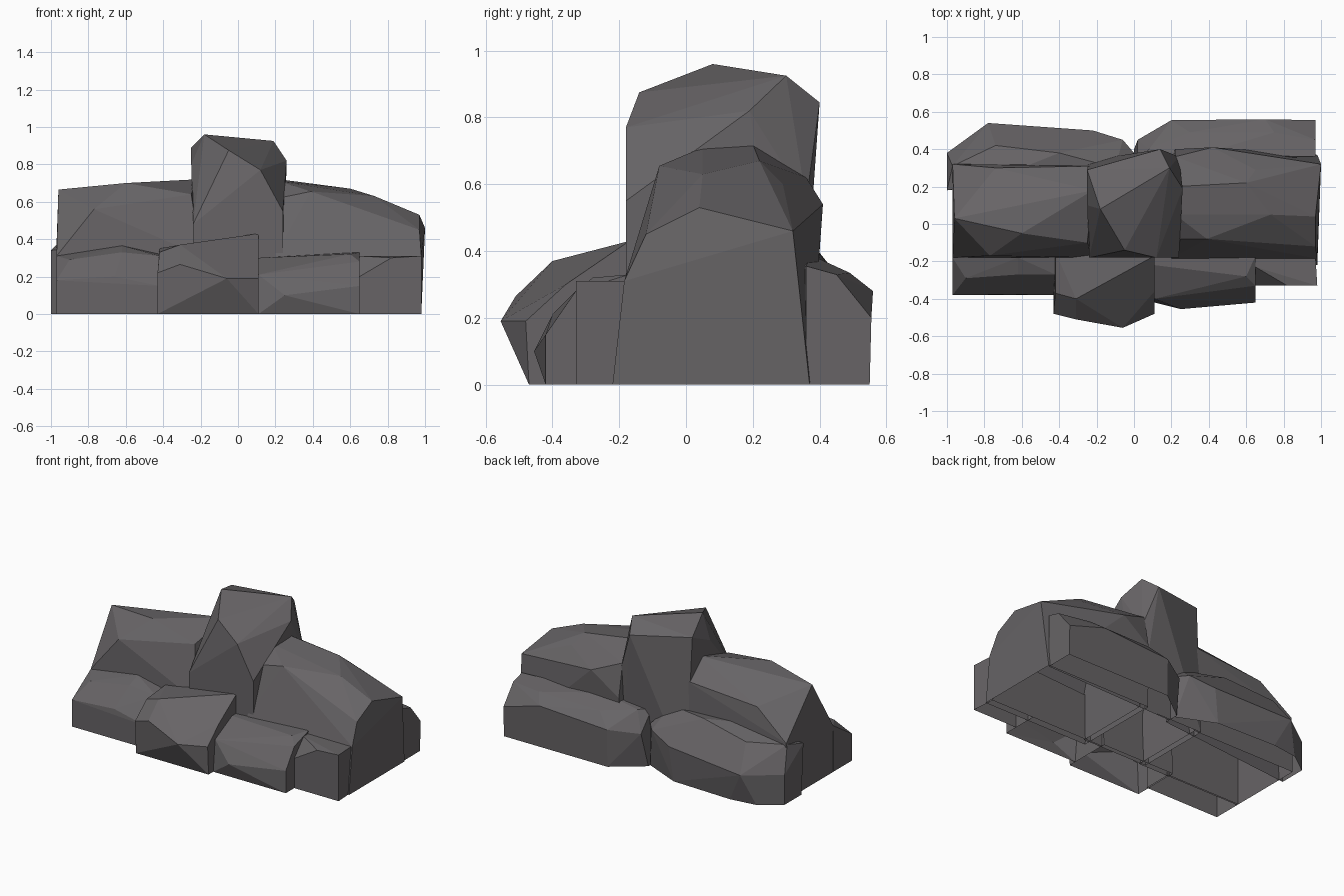
import bpy, bmesh, math

stone = bpy.data.materials.new("dark grey stone")
stone.diffuse_color = (0.135, 0.127, 0.133, 1)


def rock(name, base, corners):
    """Faceted boulder: hull of a ground outline and a few upper corners, open underneath."""
    bm = bmesh.new()
    for x, y in base:
        bm.verts.new((x, y, 0))
    for co in corners:
        bm.verts.new(co)
    hull = bmesh.ops.convex_hull(bm, input=bm.verts[:])
    loose = {g for g in hull["geom_interior"] + hull["geom_unused"]
             if isinstance(g, bmesh.types.BMVert)}
    bmesh.ops.delete(bm, geom=list(loose), context='VERTS')
    bmesh.ops.dissolve_limit(bm, angle_limit=math.radians(4),
                             verts=bm.verts[:], edges=bm.edges[:])
    bmesh.ops.recalc_face_normals(bm, faces=bm.faces[:])
    under = [f for f in bm.faces if all(v.co.z < 0.01 for v in f.verts)]
    bmesh.ops.delete(bm, geom=under, context='FACES')
    mesh = bpy.data.meshes.new(name)
    bm.to_mesh(mesh)
    bm.free()
    mesh.materials.append(stone)
    obj = bpy.data.objects.new(name, mesh)
    bpy.context.collection.objects.link(obj)


def box(x0, x1, y0, y1):
    return [(x0, y0), (x1, y0), (x1, y1), (x0, y1)]


# tall peak in the middle
rock("centre_peak", box(-0.24, 0.24, -0.18, 0.34), [
    (-0.18, 0.08, 0.96), (0.19, 0.30, 0.925), (-0.05, -0.14, 0.875),
    (0.12, -0.18, 0.77), (0.26, 0.19, 0.82), (0.14, 0.40, 0.845),
    (-0.25, 0.29, 0.89), (-0.25, 0.10, 0.80), (0.24, -0.18, 0.55),
    (-0.24, -0.18, 0.48), (0.24, 0.36, 0.55), (-0.25, 0.32, 0.55)])

# large shoulders either side
rock("left_shoulder", box(-0.97, -0.2, -0.19, 0.33), [
    (-0.97, -0.18, 0.31), (-0.2, -0.18, 0.31), (-0.77, -0.17, 0.56),
    (-0.96, 0.03, 0.665), (-0.60, -0.05, 0.70), (-0.25, -0.10, 0.64),
    (-0.22, 0.18, 0.72), (-0.74, 0.30, 0.56), (-0.97, 0.32, 0.38),
    (-0.22, 0.31, 0.60)])
rock("right_shoulder", box(0.2, 0.98, -0.22, 0.37), [
    (0.2, -0.185, 0.31), (0.98, -0.185, 0.31), (0.55, -0.12, 0.47),
    (0.97, -0.12, 0.45), (0.97, 0.04, 0.53), (0.97, 0.18, 0.48),
    (1.0, 0.32, 0.46), (0.39, -0.08, 0.655), (0.22, -0.08, 0.62),
    (0.73, 0.05, 0.63), (0.22, 0.05, 0.71), (0.22, 0.20, 0.72),
    (0.60, 0.22, 0.67), (0.65, 0.29, 0.60), (0.22, 0.36, 0.62),
    (0.42, 0.41, 0.54), (0.22, 0.40, 0.40), (0.45, 0.40, 0.40)])

# low stones along the front
rock("front_left_stone", box(-0.97, -0.42, -0.38, -0.18), [
    (-0.97, -0.38, 0.18), (-0.42, -0.38, 0.15), (-0.66, -0.375, 0.20),
    (-0.90, -0.29, 0.29), (-0.97, -0.18, 0.31), (-0.62, -0.18, 0.365),
    (-0.62, -0.27, 0.33), (-0.42, -0.18, 0.32), (-0.42, -0.27, 0.31)])
rock("front_middle_stone", box(-0.43, 0.11, -0.47, -0.15), [
    (-0.43, -0.48, 0.22), (-0.31, -0.51, 0.265), (-0.06, -0.555, 0.19),
    (0.11, -0.48, 0.19), (-0.31, -0.40, 0.37), (-0.42, -0.37, 0.33),
    (-0.42, -0.15, 0.35), (0.11, -0.17, 0.43), (0.11, -0.36, 0.30)])
rock("front_right_stone", box(0.11, 0.65, -0.42, -0.17), [
    (0.11, -0.40, 0.21), (0.25, -0.455, 0.10), (0.65, -0.42, 0.15),
    (0.11, -0.22, 0.30), (0.28, -0.34, 0.26), (0.60, -0.28, 0.32),
    (0.65, -0.33, 0.28), (0.65, -0.17, 0.33), (0.11, -0.17, 0.30)])
rock("front_corner_stone", [(0.65, -0.33), (0.98, -0.33), (0.97, -0.17), (0.65, -0.17)], [
    (0.65, -0.33, 0.20), (0.82, -0.33, 0.30), (0.98, -0.33, 0.31),
    (0.97, -0.17, 0.31), (0.65, -0.17, 0.31), (0.65, -0.23, 0.31)])

# low stones along the back
rock("back_left_stone",
     [(-1, 0.2), (-1, 0.38), (-0.86, 0.48), (-0.68, 0.505), (-0.25, 0.49),
      (0, 0.38), (0, 0.3)], [
    (-1, 0.18, 0.34), (-1, 0.38, 0.20), (-0.97, 0.31, 0.37),
    (-0.86, 0.48, 0.20), (-0.78, 0.54, 0.20), (-0.74, 0.42, 0.37),
    (-0.48, 0.51, 0.22), (-0.22, 0.50, 0.23), (-0.40, 0.38, 0.42),
    (-0.60, 0.30, 0.42), (-0.06, 0.45, 0.28), (-0.1, 0.3, 0.40),
    (0, 0.38, 0.28)])
rock("back_right_stone",
     [(0, 0.33), (0, 0.40), (0.2, 0.55), (0.97, 0.55), (0.97, 0.36)], [
    (0.02, 0.45, 0.23), (0.2, 0.555, 0.25), (0.70, 0.56, 0.28),
    (0.97, 0.555, 0.20), (0.97, 0.45, 0.33), (0.75, 0.49, 0.335),
    (0.30, 0.49, 0.33), (0.08, 0.40, 0.36), (0.35, 0.37, 0.39),
    (0.97, 0.36, 0.355), (0.02, 0.33, 0.36)])
